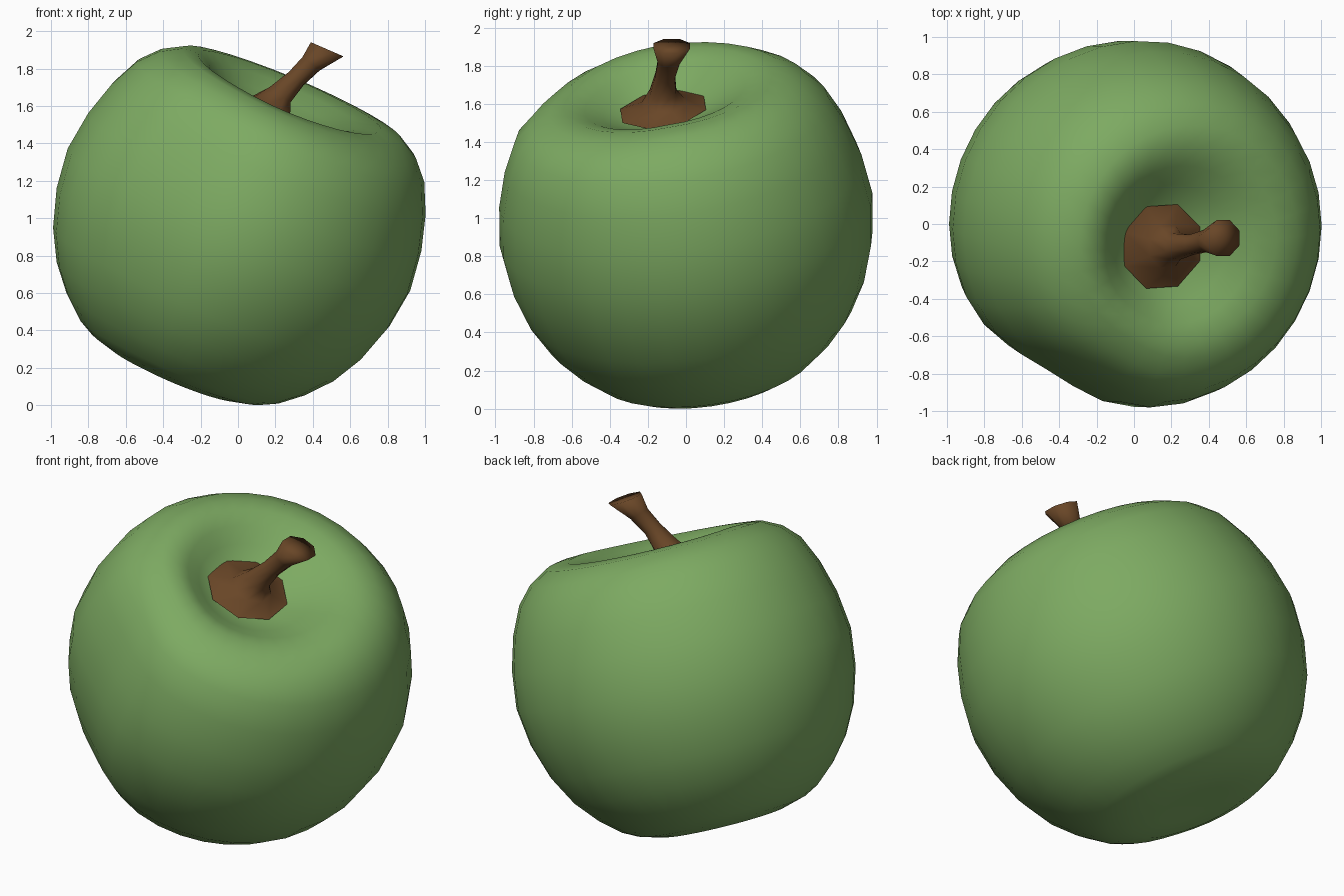
import bpy, bmesh, math
from mathutils import Vector

if "Cube" in bpy.data.objects:
    bpy.data.objects.remove(bpy.data.objects["Cube"])


def material(name, color):
    m = bpy.data.materials.new(name)
    m.diffuse_color = (*color, 1)
    m.use_nodes = True
    m.node_tree.nodes["Principled BSDF"].inputs["Base Color"].default_value = m.diffuse_color
    return m


def loft(name, rings, mat, cap_start=True):
    """Skin a list of equal-sized vertex rings and close the ends."""
    bm = bmesh.new()
    loops = [[bm.verts.new(p) for p in ring] for ring in rings]
    n = len(loops[0])
    for a, b in zip(loops, loops[1:]):
        for i in range(n):
            j = (i + 1) % n
            bm.faces.new((a[i], a[j], b[j], b[i]))
    for loop in ((loops[0], loops[-1]) if cap_start else (loops[-1],)):
        c = bm.verts.new(sum((v.co for v in loop), Vector()) / n)
        for i in range(n):
            bm.faces.new((loop[i], loop[(i + 1) % n], c))
    bmesh.ops.recalc_face_normals(bm, faces=bm.faces)
    me = bpy.data.meshes.new(name)
    bm.to_mesh(me)
    bm.free()
    me.polygons.foreach_set("use_smooth", [True] * len(me.polygons))
    me.materials.append(mat)
    ob = bpy.data.objects.new(name, me)
    bpy.context.collection.objects.link(ob)
    return ob


def frame(axis):
    w = Vector(axis).normalized()
    u = (Vector((1, 0, 0)) - w * w.x).normalized()
    return u, w.cross(u), w


# Fruit: tilted profile (radius, height along axis), slightly dented on one side
profile = [(0.10, -0.862), (0.22, -0.864), (0.37, -0.862), (0.50, -0.825), (0.585, -0.78),
           (0.70, -0.68), (0.81, -0.55), (0.90, -0.385), (0.965, -0.18), (0.993, 0.04),
           (0.965, 0.26), (0.91, 0.45), (0.835, 0.61), (0.745, 0.71), (0.635, 0.775),
           (0.53, 0.785), (0.43, 0.75), (0.33, 0.69), (0.22, 0.63), (0.10, 0.595)]
center = Vector((-0.01, 0.0, 0.95))
u, v, w = frame((0.385, -0.13, 0.91))
rings = []
for k, (r, h) in enumerate(profile):
    # the hollow around the stem sits a little off the axis, its front lip is lower
    f = min(1, max(0, (k - 14) / 4))
    lip = 0.04 * min(1, max(0, (k - 12) / 2))
    ring = []
    for i in range(32):
        t = 2 * math.pi * i / 32
        d = (t - math.radians(238)) / 0.38
        rr = r * (1 - 0.085 * math.exp(-d * d) * min(1, r))
        ring.append(center - u * 0.08 * f - v * 0.03 * f
                    + u * rr * math.cos(t) + v * rr * math.sin(t)
                    + w * (h - lip * max(0, -math.sin(t)) * min(1, r / 0.4)))
    rings.append(ring)
body = loft("apple_body", rings, material("green_skin", (0.205, 0.402, 0.122)))

# Rest the fruit on the ground
low = min(p.co.z for p in body.data.vertices)
for p in body.data.vertices:
    p.co.z -= low

# Stem: octagonal, flared foot and flared tip (centre, axis, radius)
path = [((0.15, -0.12, 1.57), (0.40, -0.14, 0.90), 0.24),
        ((0.18, -0.12, 1.60), (0.45, -0.10, 0.88), 0.12),
        ((0.225, -0.12, 1.66), (0.60, 0.00, 0.80), 0.075),
        ((0.31, -0.11, 1.745), (0.66, 0.08, 0.74), 0.056),
        ((0.39, -0.09, 1.825), (0.60, 0.05, 0.80), 0.062),
        ((0.477, -0.075, 1.903), (0.40, 0.00, 0.92), 0.103)]
rings = []
for c, axis, r in path:
    a, b, _ = frame(axis)
    rings.append([Vector(c) + (a * math.cos(t) + b * math.sin(t)) * r
                  for t in (2 * math.pi * (i + 0.5) / 8 for i in range(8))])
loft("stem", rings, material("brown_stem", (0.14, 0.061, 0.02)), cap_start=False)
